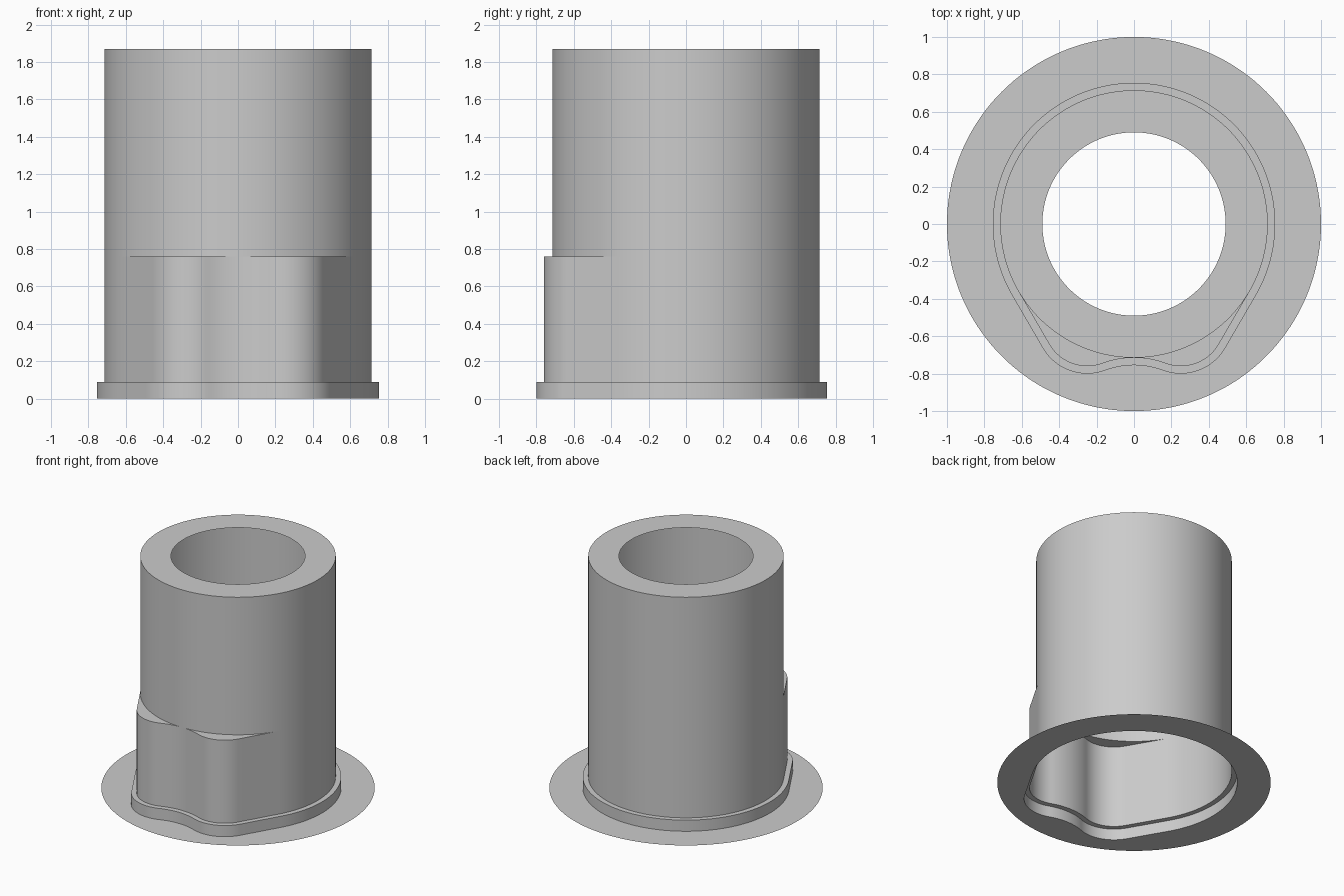
import bpy
import bmesh
from math import acos, atan2, cos, hypot, pi, sin, radians

cube = bpy.data.objects.get("Cube")
if cube:
    bpy.data.objects.remove(cube)

grey = bpy.data.materials.new("light grey")
grey.use_nodes = True
colour = (0.6, 0.6, 0.6, 1)
grey.diffuse_color = colour
grey.node_tree.nodes["Principled BSDF"].inputs["Base Color"].default_value = colour

# Main dimensions
TUBE_R, HOLE_R, FLANGE_R = 0.715, 0.49, 1.0
COLLAR_TOP, LOBE_TOP, TUBE_TOP = 0.09, 0.76, 1.87
LOBE_X, LOBE_Y, LOBE_R = 0.25, -0.525, 0.235
COLLAR_GAP = 0.04


def arc(cx, cy, r, start, end, steps):
    angles = [start + (end - start) * i / steps for i in range(steps + 1)]
    return [(cx + r * cos(a), cy + r * sin(a)) for a in angles]


def outline(gap):
    """Round outline with two front lobes, grown outward by gap."""
    # Dip between the lobes touches the tube at the front
    dy = -TUBE_R - LOBE_Y
    dip_r = (LOBE_X**2 + dy**2 - LOBE_R**2) / (2 * (LOBE_R + dy))
    dip_y = -TUBE_R - dip_r
    dip_angle = atan2(LOBE_Y - dip_y, LOBE_X)
    # Angle of the straight flank tangent to tube and lobe
    flank = atan2(LOBE_Y, LOBE_X) + acos((TUBE_R - LOBE_R) / hypot(LOBE_X, LOBE_Y))
    half = arc(0, dip_y, dip_r - gap, pi / 2, dip_angle, 10)
    half += arc(LOBE_X, LOBE_Y, LOBE_R + gap, dip_angle - pi, flank, 24)[1:]
    back = arc(0, 0, TUBE_R + gap, flank, pi / 2, 48)
    (x0, y0), (x1, y1) = half[-1], back[0]
    half += [(x0 + (x1 - x0) * i / 8, y0 + (y1 - y0) * i / 8) for i in range(1, 8)]
    half += back
    return half + [(-x, y) for x, y in half[-2:0:-1]]


def circle(r):
    """Circle whose points line up with the lobed outline."""
    return [(r * x / hypot(x, y), r * y / hypot(x, y)) for x, y in outline(0)]


def skin(name, *levels):
    """Join successive outlines, each given with its height, into one skin."""
    bm = bmesh.new()
    rings = [[bm.verts.new((x, y, z)) for x, y in pts] for pts, z in levels]
    for a, b in zip(rings, rings[1:]):
        for i in range(len(a)):
            j = (i + 1) % len(a)
            bm.faces.new((a[i], a[j], b[j], b[i]))
    bmesh.ops.remove_doubles(bm, verts=bm.verts, dist=0.0001)
    mesh = bpy.data.meshes.new(name)
    bm.to_mesh(mesh)
    bm.free()
    mesh.materials.append(grey)
    obj = bpy.data.objects.new(name, mesh)
    bpy.context.collection.objects.link(obj)
    bpy.ops.object.select_all(action='DESELECT')
    obj.select_set(True)
    bpy.context.view_layer.objects.active = obj
    bpy.ops.object.shade_smooth_by_angle(angle=radians(30))
    return obj


body, collar = outline(0), outline(COLLAR_GAP)
tube = circle(TUBE_R)

# Flat base flange with a lobed opening
skin("base_flange", (circle(FLANGE_R), 0), (collar, 0))
# Low collar and its narrow step
skin("collar", (collar, 0), (collar, COLLAR_TOP), (body, COLLAR_TOP))
# Lobed lower wall with flat ledges on the lobes
skin("lobed_wall", (body, COLLAR_TOP), (body, LOBE_TOP), (tube, LOBE_TOP))
# Round tube and its open top rim
skin("tube", (tube, LOBE_TOP), (tube, TUBE_TOP))
skin("top_rim", (tube, TUBE_TOP), (circle(HOLE_R), TUBE_TOP))
